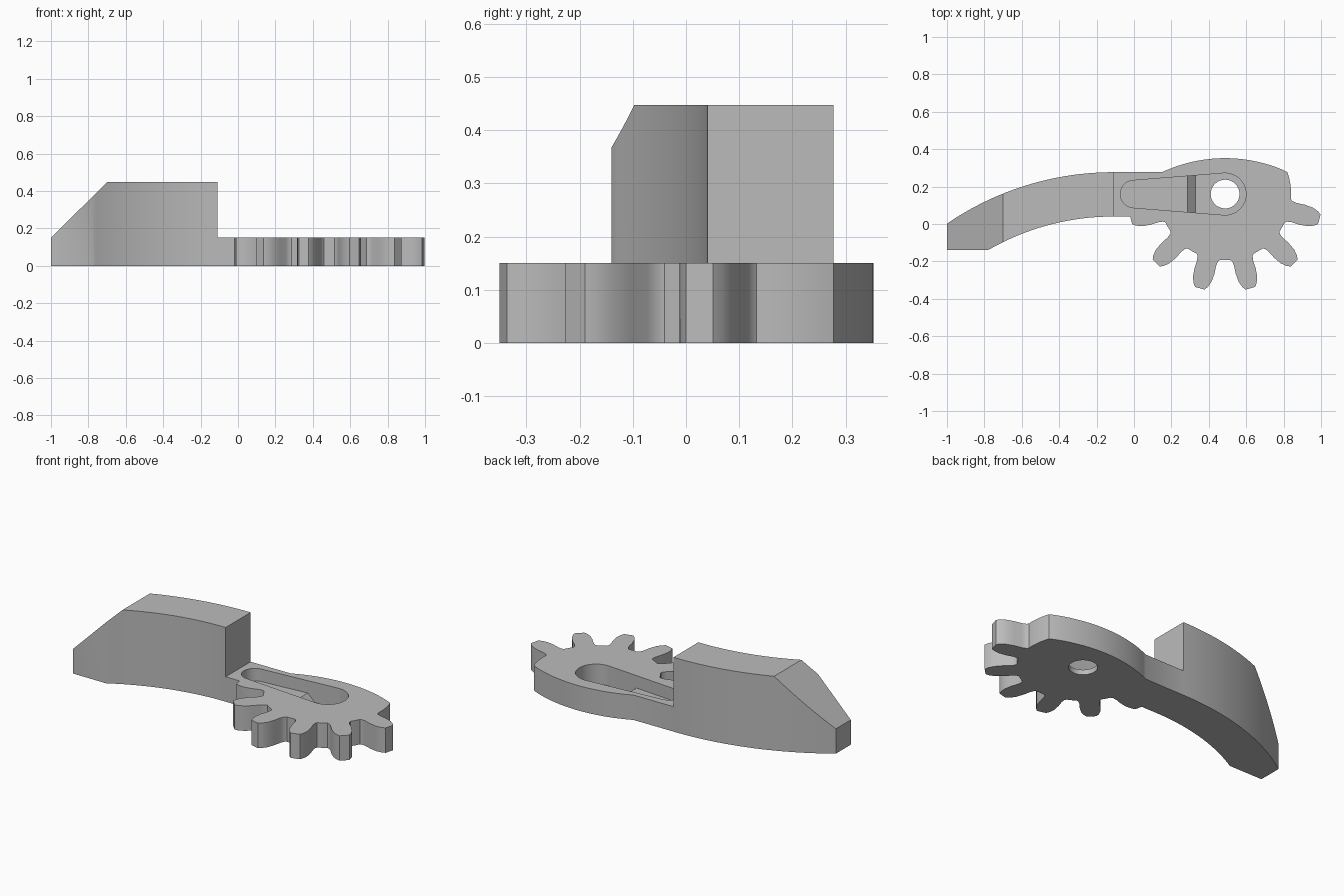
import bpy
import bmesh
from math import sin, cos, radians, degrees, asin, atan2

cube = bpy.data.objects.get("Cube")
if cube:
    bpy.data.objects.remove(cube)

grey = bpy.data.materials.new("plain grey")
grey.use_nodes = True
colour = (0.5, 0.5, 0.5, 1)
grey.diffuse_color = colour
grey.node_tree.nodes["Principled BSDF"].inputs["Base Color"].default_value = colour

PIVOT = (0.487, 0.16)
PLATE_H, BLOCK_H = 0.15, 0.447
JOIN_X, BACK_Y, FRONT_Y = -0.11, 0.277, 0.04
ROOT = 0.353


def polar(centre, r, deg):
    a = radians(deg)
    return (centre[0] + r * cos(a), centre[1] + r * sin(a))


def arc(centre, r, start, end, steps):
    return [polar(centre, r, start + (end - start) * i / steps) for i in range(steps + 1)]


def prism(name, outline, low, high, sideways=False):
    """Extrude an outline along z, or an x-z outline along y."""
    bm = bmesh.new()
    place = (lambda p, h: (p[0], h, p[1])) if sideways else (lambda p, h: (p[0], p[1], h))
    face = bm.faces.new([bm.verts.new(place(p, low)) for p in outline])
    top = bmesh.ops.extrude_face_region(bm, geom=[face])["geom"]
    shift = (0, high - low, 0) if sideways else (0, 0, high - low)
    bmesh.ops.translate(bm, vec=shift, verts=[v for v in top if isinstance(v, bmesh.types.BMVert)])
    bmesh.ops.recalc_face_normals(bm, faces=bm.faces)
    mesh = bpy.data.meshes.new(name)
    bm.to_mesh(mesh)
    bm.free()
    mesh.materials.append(grey)
    obj = bpy.data.objects.new(name, mesh)
    bpy.context.collection.objects.link(obj)
    return obj


def cut(obj, cutter):
    mod = obj.modifiers.new("cut", "BOOLEAN")
    mod.operation = "DIFFERENCE"
    mod.solver = "EXACT"
    mod.object = cutter
    bpy.context.view_layer.objects.active = obj
    bpy.ops.object.modifier_apply(modifier=mod.name)
    bpy.data.objects.remove(cutter)


# Curved arm: two concentric arcs with a squared-off end
arm_centre = (JOIN_X, -1.3)
outer_r, inner_r = BACK_Y - arm_centre[1], FRONT_Y - arm_centre[1]
outer_end = 90 + degrees(asin((1 + JOIN_X) / outer_r))
inner_end = 180 - degrees(asin((-0.14 - arm_centre[1]) / inner_r))
arm_outline = arc(arm_centre, outer_r, 90, outer_end, 32)
arm_outline += [(-1, -0.14)]
arm_outline += arc(arm_centre, inner_r, inner_end, 90, 28)
arm = prism("curved_arm", arm_outline, 0, BLOCK_H)

# Sloped nose of the arm
cut(arm, prism("nose_cutter", [(-1.1, 0.05), (-0.6, 0.547), (-1.1, 0.6)], -0.5, 0.5, True))

# Gear plate outline: front edge, six teeth, round side, bowed back
flank = [(ROOT, 10.5), (0.362, 9), (0.385, 7.9), (0.43, 7.4),
         (0.475, 6.2), (0.505, 4.5), (0.522, 2.9)]
outline = [(JOIN_X, FRONT_Y), (-0.02, FRONT_Y)]
for n in range(6):
    tooth = -165 + 30 * n
    if n:
        outline += [polar(PIVOT, r, tooth - a) for r, a in flank]
    outline += [polar(PIVOT, r, tooth + a) for r, a in reversed(flank)]
    if n < 5:
        outline.append(polar(PIVOT, ROOT, tooth + 15))
corner = degrees(atan2(BACK_Y - PIVOT[1], 0.333))
outline += arc(PIVOT, ROOT, 0, corner, 6)
bow_r = 0.796
bow_centre = (PIVOT[0], 0.352 - bow_r)
half = degrees(asin(0.333 / bow_r))
outline += arc(bow_centre, bow_r, 90 - half, 90 + half, 24)[1:]
outline.append((JOIN_X, BACK_Y))
plate = prism("gear_plate", outline, 0, PLATE_H)

# Tapered recess with a ramp stepping down to the pivot
tilt = degrees(asin((0.112 - 0.073) / PIVOT[0]))
slot = arc(PIVOT, 0.112, -90 - tilt, 90 + tilt, 28)
slot += arc((0, PIVOT[1]), 0.073, 90 + tilt, 270 - tilt, 20)
recess = prism("recess_cutter", slot, 0.03, 0.3)
ramp = [(-0.3, -0.1), (0.33, -0.1), (0.33, 0.03), (0.285, 0.075), (-0.3, 0.075)]
cut(recess, prism("ramp_step", ramp, -0.5, 0.5, True))
cut(plate, recess)

# Pivot hole
cut(plate, prism("hole_cutter", arc(PIVOT, 0.077, 0, 348.75, 31), -0.1, 0.3))

# Smooth curves, crisp edges
for obj in (arm, plate):
    bpy.ops.object.select_all(action="DESELECT")
    obj.select_set(True)
    bpy.context.view_layer.objects.active = obj
    bpy.ops.object.shade_smooth_by_angle(angle=radians(30))
